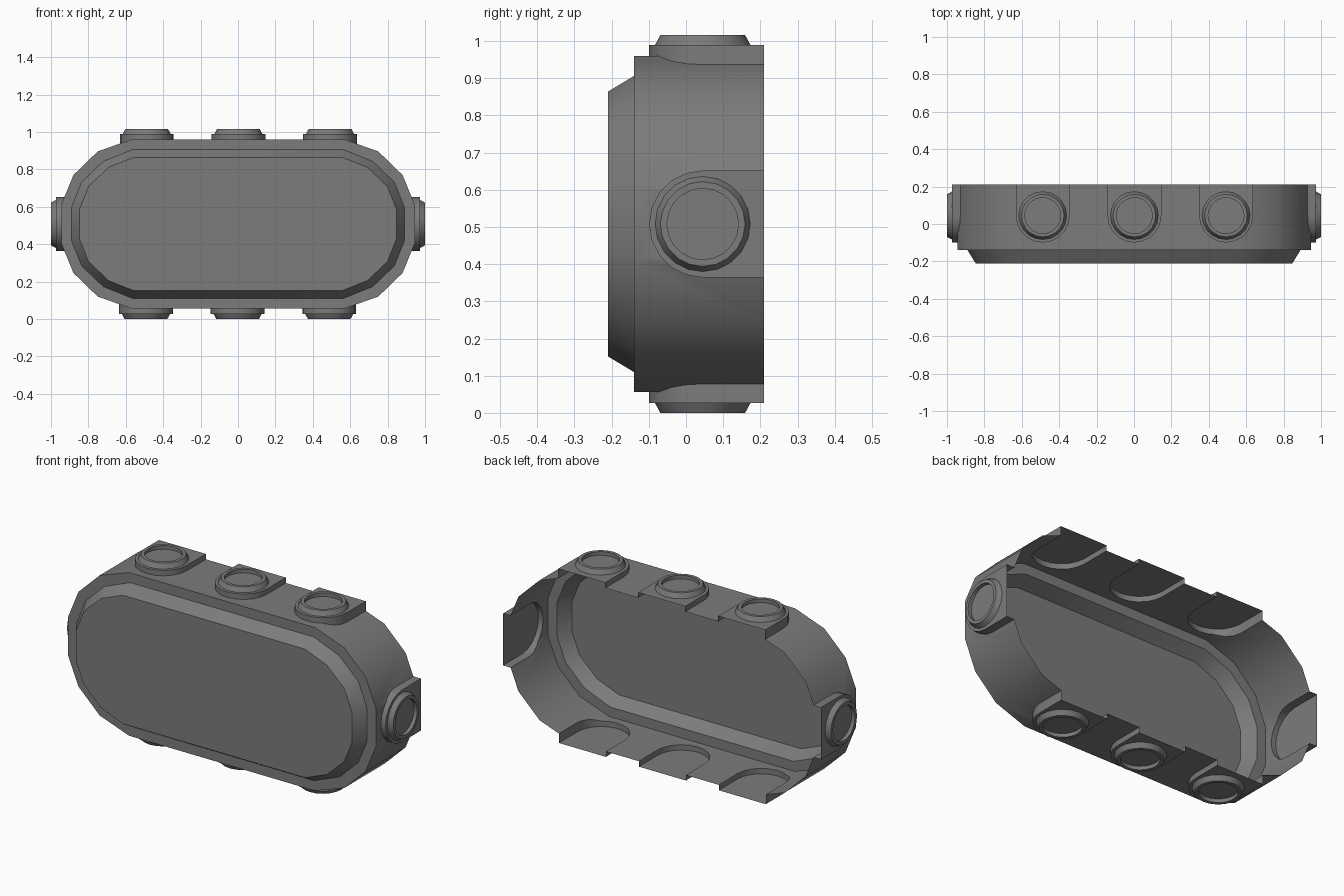
import bpy, bmesh, math
from mathutils import Matrix, Vector

if "Cube" in bpy.data.objects:
    bpy.data.objects.remove(bpy.data.objects["Cube"])

MID_Z = 0.508     # height of the housing's centre line
BACK = 0.21       # open back plane
BOSS_Y = 0.045    # depth of the boss centres
BOSS_R = 0.144

grey = bpy.data.materials.new("housing_grey")
grey.use_nodes = True
colour = (0.2, 0.2, 0.2, 1)
grey.diffuse_color = colour
grey.node_tree.nodes["Principled BSDF"].inputs["Base Color"].default_value = colour


def make_object(name, bm):
    bmesh.ops.recalc_face_normals(bm, faces=bm.faces)
    mesh = bpy.data.meshes.new(name)
    bm.to_mesh(mesh)
    bm.free()
    mesh.materials.append(grey)
    obj = bpy.data.objects.new(name, mesh)
    bpy.context.collection.objects.link(obj)
    return obj


def loft(bm, rings, cap_start=True):
    """Bridge rings of points with quads and close the ends."""
    loops = [[bm.verts.new(p) for p in ring] for ring in rings]
    for a, b in zip(loops, loops[1:]):
        for i in range(len(a)):
            j = (i + 1) % len(a)
            bm.faces.new((a[i], a[j], b[j], b[i]))
    if cap_start:
        bm.faces.new(loops[0])
    bm.faces.new(loops[-1])


def outline(corner, y):
    """Mirror one corner of the outline into a full ring."""
    right = corner + [(x, -z) for x, z in reversed(corner)]
    ring = right + [(-x, -z) for x, z in right]
    return [Vector((x, y, MID_Z + z)) for x, z in ring]


def smooth(obj):
    bpy.ops.object.select_all(action='DESELECT')
    obj.select_set(True)
    bpy.context.view_layer.objects.active = obj
    bpy.ops.object.shade_smooth_by_angle(angle=math.radians(30))


# Mounting places: name, turn about y, offset along the wall, cap distance
places = []
for side, turn in (("top", 0), ("bottom", math.pi)):
    for label, x in (("left", 0.49), ("middle", 0), ("right", -0.49)):
        u = x if side == "top" else -x
        places.append((f"{side}_{label}", turn, u + 0.002, 0.482))
places.append(("left_end", math.pi / 2, 0, 0.974))
places.append(("right_end", -math.pi / 2, 0, 0.974))


def frame(turn, u):
    return (Matrix.Translation((0, 0, MID_Z)) @ Matrix.Rotation(turn, 4, 'Y')
            @ Matrix.Translation((u, BOSS_Y, 0)))


# Housing: flat front, chamfer, flange and side wall
outer = [(0.57, 0.452), (0.75, 0.388), (0.88, 0.262), (0.945, 0.103)]
middle = [(0.563, 0.398), (0.72, 0.335), (0.836, 0.224), (0.89, 0.089)]
inner = [(0.558, 0.356), (0.692, 0.303), (0.799, 0.201), (0.847, 0.079)]
bm = bmesh.new()
loft(bm, [outline(inner, -0.21), outline(middle, -0.14),
          outline(outer, -0.14), outline(outer, BACK + 0.05)])
housing = make_object("housing", bm)

# Arched bosses that run out to the back edge
bm = bmesh.new()
arc = [(BOSS_R * math.cos(a), BOSS_R * math.sin(a))
       for a in (math.pi + math.pi * i / 10 for i in range(11))]
arch = [(-BOSS_R, 0.3)] + arc + [(BOSS_R, 0.3)]
for name, turn, u, cap in places:
    m = frame(turn, u)
    loft(bm, [[m @ Vector((x, y, w)) for x, y in arch] for w in (cap - 0.1, cap)])
bosses = make_object("boss_helper", bm)
bosses.hide_render = True

union = housing.modifiers.new("bosses", 'BOOLEAN')
union.operation = 'UNION'
union.solver = 'EXACT'
union.object = bosses
bpy.context.view_layer.update()
merged = bpy.data.meshes.new_from_object(
    housing.evaluated_get(bpy.context.evaluated_depsgraph_get()))
housing.modifiers.clear()
housing.data = merged
bpy.data.objects.remove(bosses)

# Slice the back off so the housing is an open thin shell
bm = bmesh.new()
bm.from_mesh(merged)
bmesh.ops.bisect_plane(bm, geom=bm.verts[:] + bm.edges[:] + bm.faces[:],
                       plane_co=(0, BACK, 0), plane_no=(0, 1, 0), clear_outer=True)
bm.to_mesh(merged)
bm.free()
smooth(housing)

# Tapered collars with a shallow round recess
profile = [(0.128, 0), (0.114, 0.026), (0.096, 0.026), (0.096, 0.006)]
SIDES = 20
for name, turn, u, cap in places:
    m = frame(turn, u)
    bm = bmesh.new()
    loft(bm, [[m @ Vector((r * math.cos(math.tau * i / SIDES),
                           r * math.sin(math.tau * i / SIDES), cap + h))
               for i in range(SIDES)] for r, h in profile], cap_start=False)
    smooth(make_object(name + "_collar", bm))
